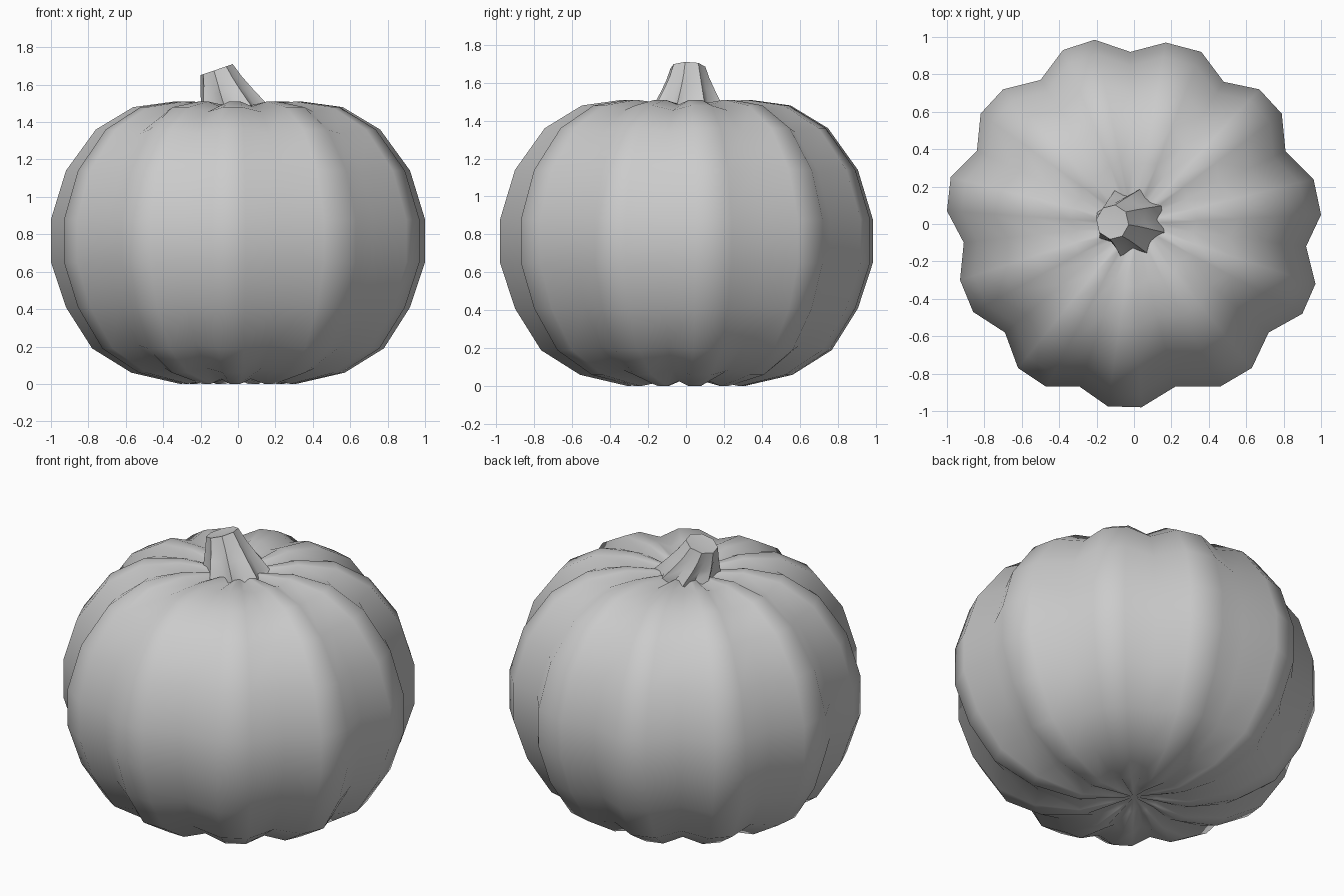
import bpy, bmesh
from math import sin, cos, radians, pi

if "Cube" in bpy.data.objects:
    bpy.data.objects.remove(bpy.data.objects["Cube"])


def loft(name, rings, bottom, top, angle):
    """Skin equal-length rings and close both ends with fans to a centre point."""
    bm = bmesh.new()
    loops = [[bm.verts.new(p) for p in ring] for ring in rings]
    n = len(loops[0])
    for a, b in zip(loops, loops[1:]):
        for i in range(n):
            j = (i + 1) % n
            bm.faces.new((a[i], a[j], b[j], b[i]))
    lo, hi = bm.verts.new(bottom), bm.verts.new(top)
    for i in range(n):
        j = (i + 1) % n
        bm.faces.new((lo, loops[0][j], loops[0][i]))
        bm.faces.new((hi, loops[-1][i], loops[-1][j]))
    bmesh.ops.recalc_face_normals(bm, faces=bm.faces)
    mesh = bpy.data.meshes.new(name)
    bm.to_mesh(mesh)
    bm.free()
    ob = bpy.data.objects.new(name, mesh)
    bpy.context.collection.objects.link(ob)
    bpy.ops.object.select_all(action='DESELECT')
    ob.select_set(True)
    bpy.context.view_layer.objects.active = ob
    bpy.ops.object.shade_smooth_by_angle(angle=radians(angle))
    return ob


# Body: eleven irregular lobes, each a valley point followed by two crest points
outline = [
    (.81, .39), (.79, .59), (.67, .72), (.48, .76), (.36, .92), (.17, .97),
    (-.02, .92), (-.21, .985), (-.38, .93), (-.50, .77), (-.70, .72), (-.82, .59),
    (-.84, .39), (-.98, .25), (-1.0, .07), (-.91, -.10), (-.93, -.30), (-.86, -.47),
    (-.69, -.58), (-.62, -.77), (-.47, -.87), (-.29, -.87), (-.14, -.975), (.04, -.98),
    (.22, -.87), (.46, -.87), (.63, -.77), (.72, -.58), (.90, -.48), (.97, -.32),
    (.92, -.12), (1.0, .05), (.96, .24)]
profile = [(.13, .03), (.31, .0), (.57, .06), (.78, .19), (.92, .41), (1, .65),
           (1, .88), (.92, 1.14), (.76, 1.36), (.56, 1.48), (.34, 1.51), (.15, 1.49)]
MID = .76


def body_ring(r, z):
    return [(x * r, y * r, MID + (z - MID) * (.965 if i % 3 == 0 else 1))
            for i, (x, y) in enumerate(outline)]


loft("pumpkin_body", [body_ring(r, z) for r, z in profile],
     (0, 0, .05), (0, 0, 1.46), 180)


# Stem: eight-ribbed star section that narrows, leans to -x and tilts at the tip
def stem_ring(cx, z, r, depth, tilt, twist):
    pts = []
    for i in range(16):
        a = radians(26 + twist) + i * pi / 8
        rr = r * (1 if i % 2 == 0 else depth)
        x, y = rr * cos(a), rr * sin(a)
        pts.append((cx + x * cos(tilt), .01 + y, z + x * sin(tilt)))
    return pts


stem = [(-.005, 1.44, .205, .72, 0, 0), (-.02, 1.49, .185, .75, .03, 2),
        (-.06, 1.56, .145, .82, .12, 5), (-.09, 1.62, .115, .88, .22, 8),
        (-.115, 1.68, .093, .92, .33, 10)]
loft("stem", [stem_ring(*s) for s in stem], (-.005, .01, 1.44), (-.112, .01, 1.672), 45)
